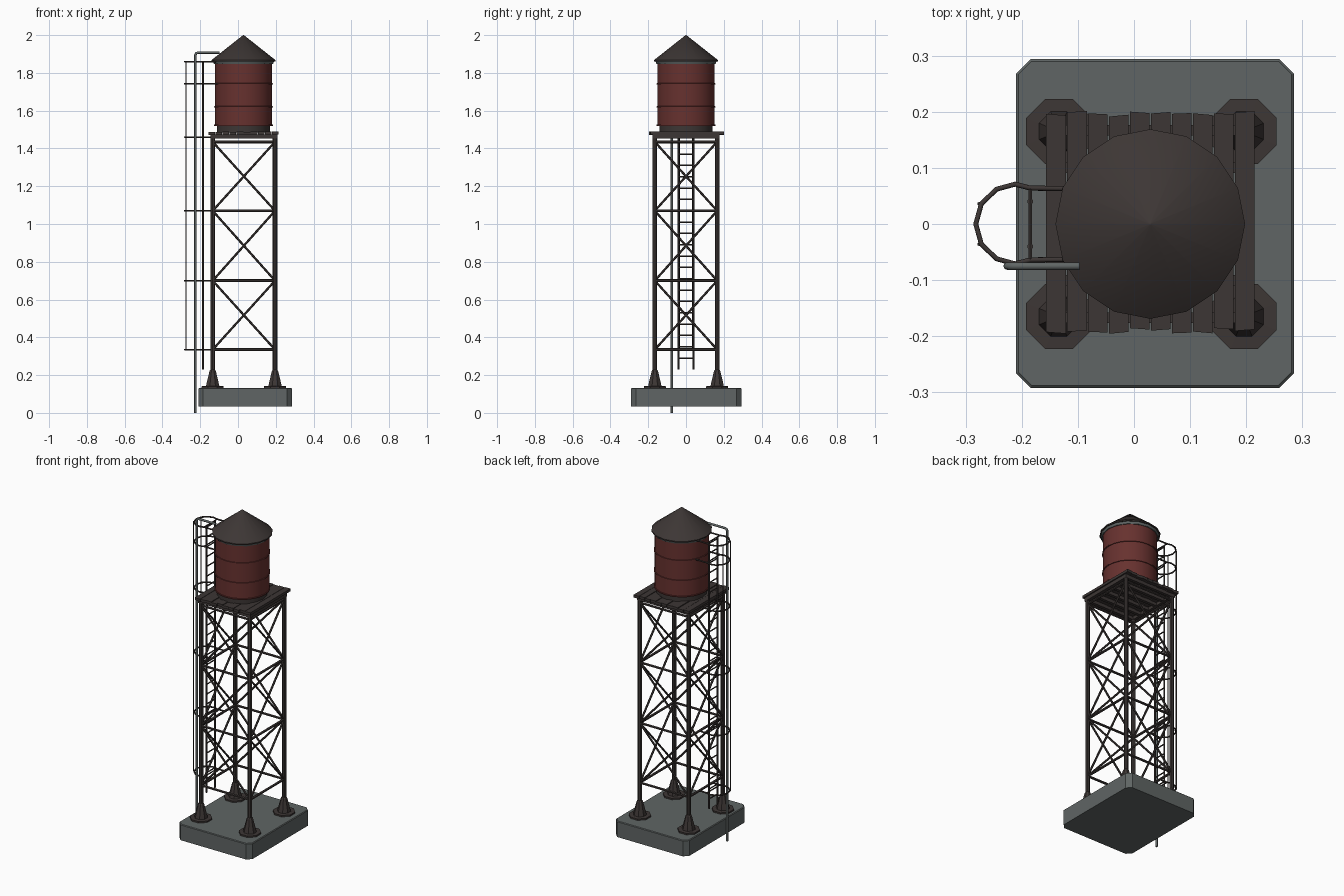
import bpy, bmesh, math, random
from mathutils import Vector

cube = bpy.data.objects.get("Cube")
if cube:
    bpy.data.objects.remove(cube)
random.seed(4)
CX = 0.031          # tower axis
HALF = 0.165        # leg offset from the axis


def material(name, rgb):
    m = bpy.data.materials.new(name)
    m.use_nodes = True
    m.diffuse_color = (*rgb, 1)
    m.node_tree.nodes["Principled BSDF"].inputs["Base Color"].default_value = (*rgb, 1)
    return m


DARK = material("dark_steel", (0.046, 0.037, 0.035))
RED = material("tank_red", (0.135, 0.031, 0.028))
GREY = material("concrete_grey", (0.115, 0.13, 0.128))


def finish(name, bm, mat, smooth=False):
    bmesh.ops.recalc_face_normals(bm, faces=bm.faces)
    me = bpy.data.meshes.new(name)
    bm.to_mesh(me)
    bm.free()
    me.materials.append(mat)
    ob = bpy.data.objects.new(name, me)
    bpy.context.collection.objects.link(ob)
    if smooth:
        bpy.ops.object.select_all(action='DESELECT')
        ob.select_set(True)
        bpy.context.view_layer.objects.active = ob
        bpy.ops.object.shade_smooth_by_angle(angle=math.radians(40))
    return ob


def box(bm, lo, hi):
    verts = bmesh.ops.create_cube(bm, size=1)["verts"]
    for v in verts:
        v.co = Vector([(a + b) / 2 + c * (b - a) for a, b, c in zip(lo, hi, v.co)])
    return verts


def rod(bm, a, b, r, sides=6):
    a, b = Vector(a), Vector(b)
    verts = bmesh.ops.create_cone(bm, cap_ends=True, segments=sides, radius1=r,
                                  radius2=r, depth=(b - a).length)["verts"]
    q = (b - a).to_track_quat('Z', 'Y')
    for v in verts:
        v.co = q @ v.co + (a + b) / 2


def lathe(bm, profile, x, y, sides, turn=0.0):
    rings = []
    for r, z in profile:
        rings.append([bm.verts.new((x + r * math.cos(turn + math.tau * i / sides),
                                    y + r * math.sin(turn + math.tau * i / sides), z))
                      for i in range(sides)])
    for p, q in zip(rings, rings[1:]):
        for i in range(sides):
            j = (i + 1) % sides
            bm.faces.new((p[i], p[j], q[j], q[i]))
    bm.faces.new(rings[0][::-1])
    bm.faces.new(rings[-1])


def tube(name, paths, r, mat, sides=2):
    cu = bpy.data.curves.new(name, 'CURVE')
    cu.dimensions = '3D'
    cu.bevel_depth = r
    cu.bevel_resolution = sides
    cu.use_fill_caps = True
    for pts in paths:
        s = cu.splines.new('POLY')
        s.points.add(len(pts) - 1)
        for p, co in zip(s.points, pts):
            p.co = (*co, 1)
    cu.materials.append(mat)
    ob = bpy.data.objects.new(name, cu)
    bpy.context.collection.objects.link(ob)


# Concrete slab with cut corners and a softened rim
bm = bmesh.new()
verts = box(bm, (-0.21, -0.292, 0.035), (0.285, 0.294, 0.132))
corners = [e for e in bm.edges if abs(e.verts[0].co.z - e.verts[1].co.z) > 0.05]
bmesh.ops.bevel(bm, geom=corners, offset=0.026, segments=1, affect='EDGES')
rim = [e for e in bm.edges if all(v.co.z > 0.13 for v in e.verts)]
bmesh.ops.bevel(bm, geom=rim, offset=0.004, segments=1, affect='EDGES')
finish("foundation_slab", bm, GREY)

# Feet and legs
feet, legs = bmesh.new(), bmesh.new()
for sx in (-1, 1):
    for sy in (-1, 1):
        x, y = CX + sx * HALF, sy * HALF
        lathe(feet, [(0.063, 0.13), (0.063, 0.141), (0.038, 0.142), (0.034, 0.16),
                     (0.018, 0.222), (0.012, 0.23)], x, y, 8, math.pi / 8)
        rod(legs, (x, y, 0.14), (x, y, 1.46), 0.0125, 8)
finish("leg_feet", feet, DARK)
finish("tower_legs", legs, DARK, True)

# Horizontal ties and crossed bracing on all four sides
LEVELS = (0.335, 0.70, 1.07, 1.435)
ties, braces = bmesh.new(), bmesh.new()
for k in range(4):
    ang = k * math.pi / 2

    def side(u, z):
        c, s = round(math.cos(ang)), round(math.sin(ang))
        return (CX + HALF * c - u * s, HALF * s + u * c, z)
    for z in LEVELS:
        rod(ties, side(-HALF, z), side(HALF, z), 0.0075)
    for z0, z1 in zip(LEVELS, LEVELS[1:]):
        rod(braces, side(-HALF, z0), side(HALF, z1), 0.006)
        rod(braces, side(HALF, z0), side(-HALF, z1), 0.006)
finish("horizontal_ties", ties, DARK, True)
finish("cross_braces", braces, DARK, True)

# Platform: frame, joists and uneven planks
bm = bmesh.new()
for s in (-1, 1):
    box(bm, (CX + s * 0.167 - 0.01, -0.178, 1.452), (CX + s * 0.167 + 0.01, 0.178, 1.474))
for i in range(6):
    y = -0.167 + i * 0.0668
    box(bm, (CX - 0.177, y - 0.009, 1.452), (CX + 0.177, y + 0.009, 1.473))
finish("platform_frame", bm, DARK)
bm = bmesh.new()
PITCH = 0.0374
for i in range(10):
    x = CX - 0.188 + i * PITCH
    lift = random.uniform(-0.002, 0.003)
    verts = box(bm, (x, -0.19 + random.uniform(-0.005, 0.005), 1.472 + lift),
                (x + PITCH - 0.002, 0.196 + random.uniform(-0.005, 0.005), 1.488 + lift))
    tilt = random.uniform(-0.004, 0.004)
    for v in verts:
        v.co.y += tilt * (1 if v.co.x > x + PITCH / 2 else -1) / 2
finish("platform_planks", bm, DARK)

# Tank with base, hoops, grey eave ring and conical roof
TX = 0.029
bm = bmesh.new()
lathe(bm, [(0.141, 1.485), (0.141, 1.525)], TX, 0, 16)
finish("tank_base", bm, DARK, True)
bm = bmesh.new()
lathe(bm, [(0.151, 1.518), (0.151, 1.858)], TX, 0, 24)
finish("tank_body", bm, RED, True)
bm = bmesh.new()
for z in (1.523, 1.62, 1.742):
    lathe(bm, [(0.15, z - 0.004), (0.155, z - 0.003), (0.155, z + 0.003), (0.15, z + 0.004)],
          TX, 0, 24)
finish("tank_hoops", bm, RED, True)
bm = bmesh.new()
lathe(bm, [(0.157, 1.848), (0.162, 1.862)], TX, 0, 16)
finish("eave_ring", bm, GREY, True)
bm = bmesh.new()
lathe(bm, [(0.169, 1.861), (0.169, 1.868), (0.002, 2.0)], TX, 0, 16)
finish("tank_roof", bm, DARK, True)

# Ladder
LX, LY = -0.185, 0.04
bm = bmesh.new()
for s in (-1, 1):
    rod(bm, (LX, s * LY, 0.23), (LX, s * LY, 1.86), 0.0055)
for i in range(27):
    z = 0.29 + i * 0.06
    rod(bm, (LX, -LY, z), (LX, LY, z), 0.004)
finish("ladder", bm, DARK, True)

# Safety cage: hoops, brackets and upright bars
half = [(-0.185, 0.064), (-0.212, 0.071), (-0.245, 0.062), (-0.272, 0.036)]
paths = []
cross = bmesh.new()
for z in (0.335, 0.70, 1.07, 1.46, 1.742, 1.86):
    inner = -0.10 if z > 1.5 else CX - HALF
    plan = [(inner, 0.063)] + half + [(-0.282, 0)]
    plan += [(x, -y) for x, y in reversed(plan[:-1])]
    paths.append([(x, y, z) for x, y in plan])
    rod(cross, (LX, -0.064, z), (LX, 0.064, z), 0.004)
tube("cage_hoops", paths, 0.0045, DARK, 1)
for x, y in ((-0.276, 0.036), (-0.276, -0.036)):
    rod(cross, (x, y, 0.335), (x, y, 1.86), 0.0035)
finish("cage_bars", cross, DARK, True)

# Water pipe bent over into the tank
PX, PY = -0.226, -0.075
tube("water_pipe", [[(PX, PY, 0), (PX, PY, 1.894), (PX + 0.004, PY, 1.903),
                     (PX + 0.013, PY, 1.907), (-0.097, PY, 1.907)]], 0.0068, GREY)
